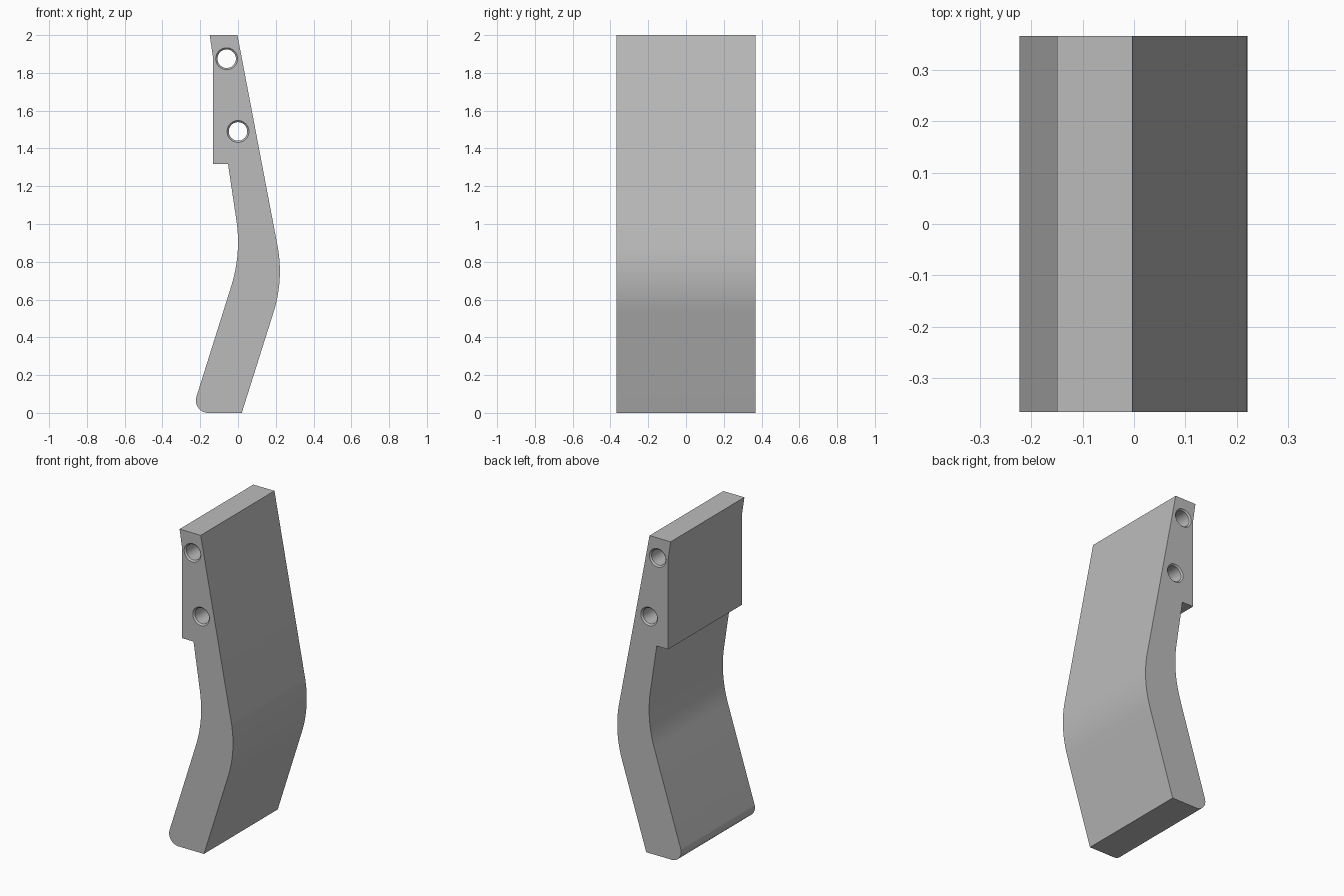
import bpy, bmesh, math
from mathutils import Vector, Matrix

cube = bpy.data.objects.get("Cube")
if cube:
    bpy.data.objects.remove(cube)

HALF_WIDTH = 0.367

grey = bpy.data.materials.new("plain grey")
grey.use_nodes = True
grey.diffuse_color = (0.5, 0.5, 0.5, 1)
grey.node_tree.nodes["Principled BSDF"].inputs["Base Color"].default_value = (0.5, 0.5, 0.5, 1)


def new_object(name, bm):
    bmesh.ops.recalc_face_normals(bm, faces=bm.faces)
    mesh = bpy.data.meshes.new(name)
    bm.to_mesh(mesh)
    bm.free()
    mesh.materials.append(grey)
    obj = bpy.data.objects.new(name, mesh)
    bpy.context.collection.objects.link(obj)
    return obj


def rounded(corners, steps=16):
    """Outline from (x, z, radius) corners, with each rounded corner as a true arc."""
    points = []
    for i, (x, z, radius) in enumerate(corners):
        p = Vector((x, z))
        if radius == 0:
            points.append(p)
            continue
        a = (Vector(corners[i - 1][:2]) - p).normalized()
        b = (Vector(corners[(i + 1) % len(corners)][:2]) - p).normalized()
        half = a.angle(b) / 2
        centre = p + (a + b).normalized() * radius / math.sin(half)
        start = p + a * radius / math.tan(half) - centre
        end = p + b * radius / math.tan(half) - centre
        sweep = start.angle(end)
        for k in range(steps + 1):
            t = k / steps
            points.append(centre + (start * math.sin((1 - t) * sweep)
                                    + end * math.sin(t * sweep)) / math.sin(sweep))
    return points


# Bent plate: side outline swept across the width
outline = rounded([
    (-0.15, 2, 0), (-0.003, 2, 0), (0.243, 0.707, 0.717), (0.02, 0, 0),
    (-0.247, 0, 0.066), (0.018, 0.842, 0.78), (-0.053, 1.318, 0),
    (-0.132, 1.318, 0), (-0.132, 1.88, 0)])
bm = bmesh.new()
face = bm.faces.new([bm.verts.new((p.x, -HALF_WIDTH, p.y)) for p in outline])
swept = bmesh.ops.extrude_face_region(bm, geom=[face])["geom"]
bmesh.ops.translate(bm, vec=(0, 2 * HALF_WIDTH, 0),
                    verts=[v for v in swept if isinstance(v, bmesh.types.BMVert)])
plate = new_object("bent_plate", bm)


# Chamfered bolt holes through the width
def hole_cutter(name, x, z, bore=0.049, rim=0.058, chamfer=0.009, sides=48):
    bm = bmesh.new()
    over = 0.01
    stations = [(-HALF_WIDTH - over, rim + over), (-HALF_WIDTH + chamfer, bore),
                (HALF_WIDTH - chamfer, bore), (HALF_WIDTH + over, rim + over)]
    rings = []
    for y, r in stations:
        made = bmesh.ops.create_circle(
            bm, segments=sides, radius=r,
            matrix=Matrix.Translation((x, y, z)) @ Matrix.Rotation(math.pi / 2, 4, "X"))
        rings.append(made["verts"])
    for lower, upper in zip(rings, rings[1:]):
        for i in range(sides):
            j = (i + 1) % sides
            bm.faces.new((lower[i], lower[j], upper[j], upper[i]))
    bm.faces.new(rings[0])
    bm.faces.new(rings[-1])
    cutter = new_object(name, bm)
    cutter.hide_render = True
    return cutter


bpy.context.view_layer.objects.active = plate
plate.select_set(True)
for name, x, z in (("upper_hole_cutter", -0.06, 1.875), ("lower_hole_cutter", 0, 1.49)):
    cutter = hole_cutter(name, x, z)
    cut = plate.modifiers.new(name, "BOOLEAN")
    cut.operation = "DIFFERENCE"
    cut.solver = "EXACT"
    cut.object = cutter
    bpy.ops.object.modifier_apply(modifier=cut.name)
    bpy.data.objects.remove(cutter)

# Smooth bends and bores, crisp corners
bpy.ops.object.shade_smooth_by_angle(angle=math.radians(9))
